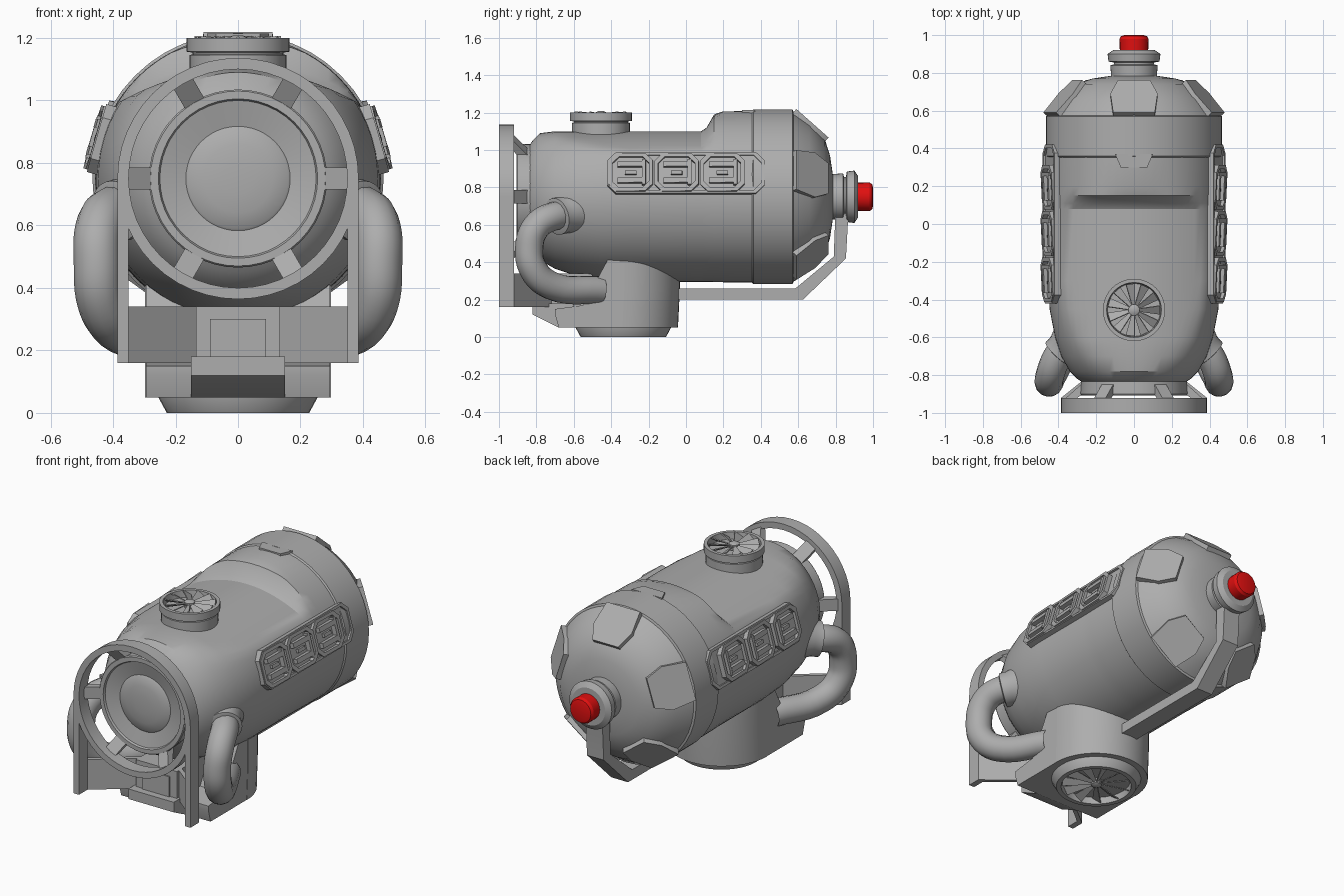
import bpy, bmesh, math
from mathutils import Matrix, Vector

if "Cube" in bpy.data.objects:
    bpy.data.objects.remove(bpy.data.objects["Cube"])

CZ = 0.75  # height of the body's long axis


def material(name, rgb):
    m = bpy.data.materials.new(name)
    m.diffuse_color = (*rgb, 1)
    m.use_nodes = True
    m.node_tree.nodes["Principled BSDF"].inputs["Base Color"].default_value = m.diffuse_color
    return m


GREY = material("hull grey", (0.42, 0.42, 0.42))
RED = material("lamp red", (0.75, 0.005, 0.005))


def finish(name, bm, matrix=None, mat=GREY, mirror=False):
    if matrix is not None:
        bm.transform(matrix)
    bmesh.ops.remove_doubles(bm, verts=bm.verts, dist=1e-5)
    bmesh.ops.recalc_face_normals(bm, faces=bm.faces)
    me = bpy.data.meshes.new(name)
    bm.to_mesh(me)
    bm.free()
    ob = bpy.data.objects.new(name, me)
    me.materials.append(mat)
    bpy.context.collection.objects.link(ob)
    if mirror:
        # mirror across the world x = 0 plane
        ob.modifiers.new("mirror", 'MIRROR').use_mirror_merge = False
    return ob


def skin(bm, rings, cap=True, loop=False):
    """Join rings of points into a surface."""
    vs = [[bm.verts.new(p) for p in r] for r in rings]
    pairs = list(zip(vs, vs[1:])) + ([(vs[-1], vs[0])] if loop else [])
    for a, b in pairs:
        n = len(a)
        for i in range(n):
            bm.faces.new((a[i], a[(i + 1) % n], b[(i + 1) % n], b[i]))
    if cap and not loop:
        bm.faces.new(vs[0])
        bm.faces.new(vs[-1])


def circle(r, h, n):
    return [(r * math.cos(2 * math.pi * i / n), r * math.sin(2 * math.pi * i / n), h) for i in range(n)]


def lathe(name, prof, matrix, n=40, loop=False, **kw):
    bm = bmesh.new()
    skin(bm, [circle(r, h, n) for r, h in prof], loop=loop)
    return finish(name, bm, matrix, **kw)


def prism(name, pts, lo, hi, matrix=None, **kw):
    bm = bmesh.new()
    skin(bm, [[(u, v, w) for u, v in pts] for w in (lo, hi)])
    return finish(name, bm, matrix, **kw)


def frame(name, outer, inner, lo, hi, matrix, **kw):
    bm = bmesh.new()
    skin(bm, [[(u, v, w) for u, v in p] for p, w in
              ((outer, lo), (outer, hi), (inner, hi), (inner, lo))], loop=True)
    return finish(name, bm, matrix, **kw)


def rect(u0, u1, v0, v1):
    return [(u0, v0), (u1, v0), (u1, v1), (u0, v1)]


def octagon(a, b, c, u=0):
    return [(u - a, -b + c), (u - a + c, -b), (u + a - c, -b), (u + a, -b + c),
            (u + a, b - c), (u + a - c, b), (u - a + c, b), (u - a, b - c)]


def basis(u, v, w, o):
    return Matrix((u, v, w)).transposed().to_4x4() if o is None else \
        Matrix.Translation(o) @ Matrix((u, v, w)).transposed().to_4x4()


ALONG_Y = Matrix.Translation((0, 0, CZ)) @ Matrix.Rotation(-math.pi / 2, 4, 'X')
PROFILE_YZ = basis((0, 1, 0), (0, 0, 1), (1, 0, 0), (0, 0, 0))  # (y, z) profile, x depth

# main hull: round sections with a flattened saddle along the top
bm = bmesh.new()
rings = []
for y, r, top in [(-.84, .27, 1.1), (-.82, .30, 1.1), (-.78, .34, 1.1), (-.7, .385, 1.1), (-.6, .418, 1.1),
                  (-.45, .447, 1.1), (-.3, .455, 1.1), (.08, .455, 1.1), (.11, .455, 1.12),
                  (.15, .456, 1.19), (.2, .457, 1.23), (.38, .458, 1.3)]:
    ring = []
    for i in range(64):
        a = 2 * math.pi * i / 64
        x, z = r * math.sin(a), CZ + r * math.cos(a)
        ring.append((x, y, min(z, top - .73 * x * x) if z > CZ else z))
    rings.append(ring)
skin(bm, rings)
finish("hull", bm)

# rear collar, dome and notched trim
lathe("rear_collar", [(.455, .35), (.466, .36), (.466, .57), (.455, .575)], ALONG_Y, 48)
lathe("rear_dome", [(.46, .565), (.40, .66), (.315, .74), (.22, .77), (.12, .785)], ALONG_Y, 48)
prism("collar_notch", [(-.1, .37), (-.07, .30), (.07, .30), (.1, .37)], 1.17, 1.214)
v = Vector((0, .175, -.155)).normalized()
w = Vector((0, .155, .175)).normalized()
for i in range(5):
    m = Matrix.Translation((0, 0, CZ)) @ Matrix.Rotation(math.radians(72 * i), 4, 'Y') @ \
        basis((1, 0, 0), v, w, (0, .663, .378))
    prism("dome_panel", [(-.11, -.115), (.11, -.115), (.125, .02), (.085, .115), (-.085, .115), (-.125, .02)],
          -.03, .02, m)

# tail lamp on its flanged mount
lathe("lamp_mount", [(.12, .76), (.125, .84), (.105, .845), (.105, .855), (.135, .86), (.14, .90), (.11, .92)], ALONG_Y)
lathe("lamp", [(.075, .91), (.077, .98), (.068, .995), (.05, 1.0)], ALONG_Y, 24, mat=RED)
prism("tail_bar", [(.88, .7), (.865, .6), (.855, .42), (.625, .2), (-.1, .2), (-.1, .26), (.585, .26),
                   (.79, .43), (.80, .7)], -.055, .055, PROFILE_YZ)

# front lens
lathe("lens", [(.28, -.82), (.285, -.90), (.28, -.907), (.255, -.907), (.25, -.895), (.167, -.875),
               (.16, -.88), (.11, -.892), (.05, -.898)], ALONG_Y, 48)

# front guard hoop, legs and radial struts
lathe("guard_hoop", [(.35, -1), (.386, -1), (.386, -.92), (.35, -.92)], ALONG_Y, 48, loop=True)
prism("guard_leg", rect(-1, -.92, .16, CZ), .35, .386, PROFILE_YZ, mirror=True)
for i in range(6):
    m = Matrix.Translation((0, 0, CZ)) @ Matrix.Rotation(math.radians(30 + 60 * i), 4, 'Y') @ PROFILE_YZ
    prism("guard_strut", [(-.96, .36), (-.92, .36), (-.84, .27), (-.90, .27)], -.035, .035, m)

# lower bracket: two slanted plates meeting a centre block
prism("bracket_plate", [(.386, -.95), (.386, -.92), (.135, -.72), (.135, -.75)], .16, .34, mirror=True)
prism("bracket_block", rect(-.135, .135, -.77, -.5), .17, .34)
prism("bracket_inset", rect(-.09, .09, -.778, -.765), .18, .30)

# pedestal: sloped front, round back, wedge nose
prism("pedestal_front", [(-.68, .05), (-.33, .05), (-.33, .43), (-.41, .43), (-.55, .17), (-.70, .15),
                         (-.70, .12)], -.295, .295, PROFILE_YZ)
bm = bmesh.new()
half = [(.297 * math.cos(math.pi * i / 24), -.33 - .0 + .297 * math.sin(math.pi * i / 24)) for i in range(25)]
skin(bm, [[(x, y - .01 * (h < .1), h) for x, y in half] for h in (.05, .25, .43)])
finish("pedestal_back", bm)
prism("pedestal_nose", [(-.82, .12), (-.82, .18), (-.6, .18), (-.6, .05), (-.68, .05)], -.15, .15, PROFILE_YZ)


def fan(name, r, matrix, blades=11):
    """Hub and tilted blades facing local +z."""
    lathe(name + "_hub", [(.03, -.02), (.03, .012), (.015, .02)], matrix, 16)
    for i in range(blades):
        m = matrix @ Matrix.Rotation(2 * math.pi * i / blades, 4, 'Z') @ Matrix.Rotation(.6, 4, 'X')
        prism(name + "_blade", [(.02, -.008), (r, -.028), (r, .028), (.02, .008)], -.003, .003, m)


# top vent and underside vent, both recessed rings holding a fan
top = Matrix.Translation((0, -.455, 0))
lathe("top_vent", [(.155, 1.06), (.155, 1.145), (.145, 1.148), (.145, 1.153), (.165, 1.156), (.165, 1.2),
                   (.145, 1.2), (.14, 1.16), (.02, 1.16)], top)
fan("top_fan", .138, top @ Matrix.Translation((0, 0, 1.188)))
under = Matrix.Translation((0, -.335, 0)) @ Matrix.Rotation(math.pi, 4, 'X')
lathe("under_vent", [(.255, -.07), (.255, -.05), (.228, 0), (.2, 0), (.195, -.04), (.02, -.04)], under)
fan("under_fan", .193, under @ Matrix.Translation((0, 0, -.02)))

# side equipment racks: a bordered plate with three octagonal cells
a = math.radians(16)
w = Vector((math.cos(a), 0, math.sin(a)))
side = basis((0, 1, 0), (-math.sin(a), 0, math.cos(a)), w, Vector((0, 0, CZ)) + w * .455)
prism("rack_plate", octagon(.42, .113, .045), -.06, .004, side, mirror=True)
frame("rack_border", octagon(.42, .113, .045), octagon(.402, .097, .04), 0, .016, side, mirror=True)
for u in (-.295, -.05, .195):
    tilt = side @ Matrix.Translation((u, 0, .006)) @ Matrix.Rotation(-.05, 4, 'Y')
    frame("cell_frame", octagon(.118, .105, .04), octagon(.098, .086, .035), -.02, .02, tilt, mirror=True)
    prism("cell_spine", rect(.06, .08, -.07, .07), -.01, .024, tilt, mirror=True)
    for s in (-1, 1):
        prism("cell_bar", rect(-.07, .06, s * .045 - .014, s * .045 + .014), -.01, .026, tilt, mirror=True)
    prism("cell_slot", rect(-.03, .03, -.01, .01), -.01, .015, tilt, mirror=True)

# side pipes with flared sockets
o, d = Vector((.24, -.52, .69)), Vector((.15, -.17, -.045))
m = Matrix.Translation(o) @ d.to_track_quat('Z', 'Y').to_matrix().to_4x4()
lathe("pipe_socket", [(.17, 0), (.10, .19), (.10, .235), (.08, .24)], m, 28, mirror=True)
cu = bpy.data.curves.new("pipe", 'CURVE')
cu.dimensions = '3D'
cu.bevel_depth = .076
cu.bevel_resolution = 5
cu.resolution_u = 6
path = [(.33, -.6, .65), (.41, -.71, .645), (.445, -.80, .59), (.45, -.838, .48), (.44, -.815, .36),
        (.39, -.72, .275), (.25, -.46, .25)]
sp = cu.splines.new('BEZIER')
sp.bezier_points.add(len(path) - 1)
for bp, p in zip(sp.bezier_points, path):
    bp.co = p
    bp.handle_left_type = bp.handle_right_type = 'AUTO'
pipe = bpy.data.objects.new("pipe", cu)
cu.materials.append(GREY)
bpy.context.collection.objects.link(pipe)
bpy.context.view_layer.objects.active = pipe
pipe.select_set(True)
bpy.ops.object.convert(target='MESH')
pipe = bpy.context.view_layer.objects.active
pipe.modifiers.new("mirror", 'MIRROR').use_mirror_merge = False

# smooth rounded parts, keep hard edges
for ob in bpy.context.scene.objects:
    ob.select_set(True)
bpy.ops.object.shade_smooth_by_angle(angle=math.radians(30))
